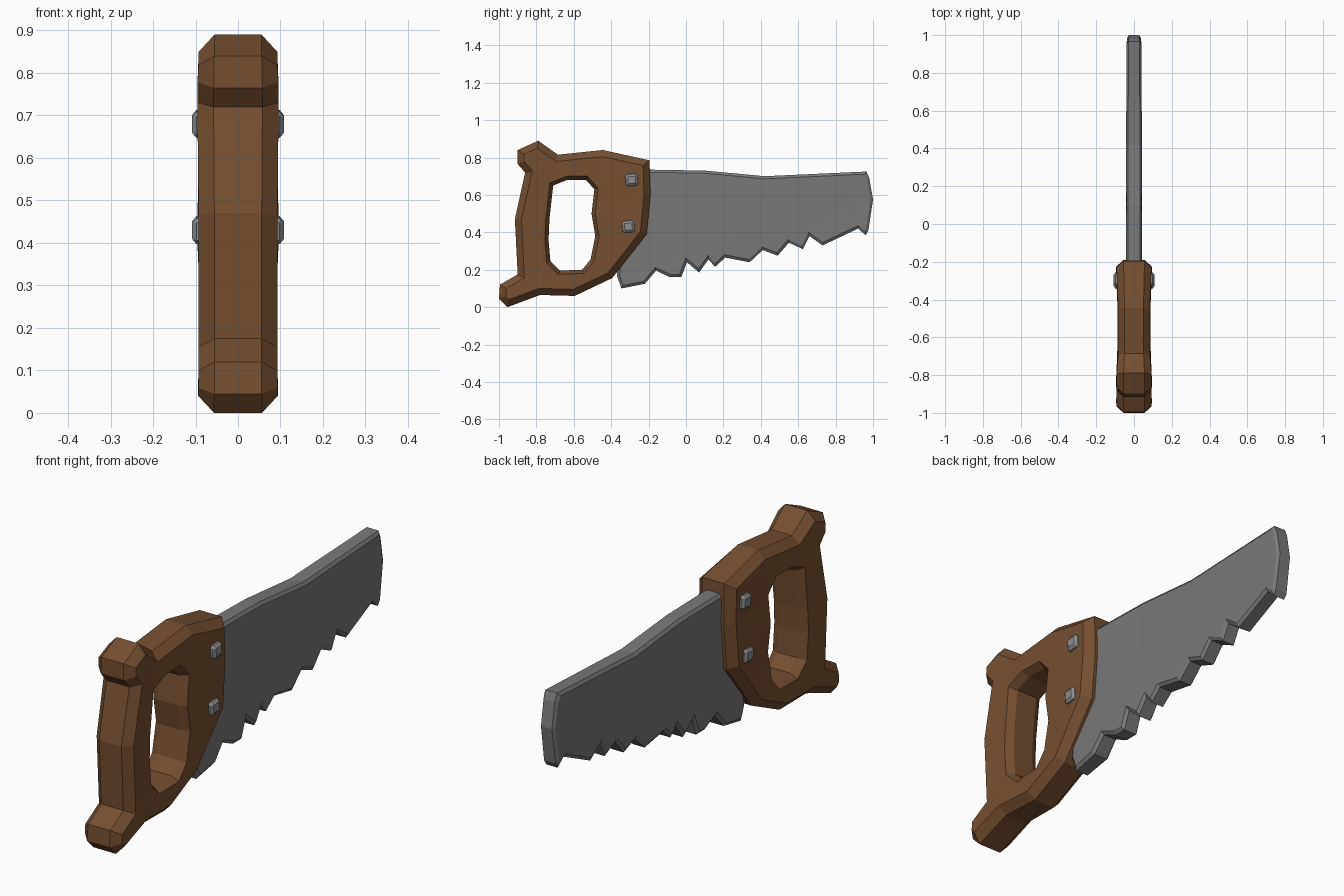
import bpy, bmesh, random
from mathutils import Vector

random.seed(4)
cube = bpy.data.objects.get("Cube")
if cube:
    bpy.data.objects.remove(cube)


def material(name, rgb):
    m = bpy.data.materials.new(name)
    m.use_nodes = True
    m.diffuse_color = (*rgb, 1)
    m.node_tree.nodes["Principled BSDF"].inputs["Base Color"].default_value = (*rgb, 1)
    return m


wood = material("brown wood", (0.18, 0.078, 0.03))
steel = material("grey steel", (0.19, 0.19, 0.19))
bolt_metal = material("pale bolt metal", (0.26, 0.27, 0.28))


def inset(points, amount):
    """Shift a clockwise (y, z) loop towards its right-hand side."""
    pts = [Vector(p) for p in points]
    result = []
    for i, p in enumerate(pts):
        a = (p - pts[i - 1]).normalized()
        b = (pts[(i + 1) % len(pts)] - p).normalized()
        na, nb = Vector((a.y, -a.x)), Vector((b.y, -b.x))
        result.append(p + (na + nb) * amount / max(1 + na.dot(nb), 0.6))
    return result


def chamfered_slab(name, loops, half_width, rim_ratio, jitter, mat):
    """Slab across x with chamfered rims; loops = [(points, inset amount)]."""
    bm = bmesh.new()
    caps = {1: [], -1: []}
    for points, amount in loops:
        rings = []
        inner = inset(points, amount)
        widths = [half_width(p[0]) + random.uniform(-jitter, jitter) for p in points]
        for side, ratio, outline in ((1, 1, inner), (1, rim_ratio, points),
                                     (-1, rim_ratio, points), (-1, 1, inner)):
            rings.append([bm.verts.new((side * ratio * w, p[0], p[1]))
                          for w, p in zip(widths, outline)])
        n = len(points)
        for r, s in zip(rings, rings[1:]):
            for i in range(n):
                j = (i + 1) % n
                bm.faces.new((r[i], r[j], s[j], s[i]))
        for side, ring in ((1, rings[0]), (-1, rings[3])):
            caps[side] += [bm.edges.get((ring[i - 1], ring[i])) for i in range(n)]
    for side, edges in caps.items():
        bmesh.ops.triangle_fill(bm, use_beauty=True, use_dissolve=False,
                                edges=edges, normal=(side, 0, 0))
    bmesh.ops.recalc_face_normals(bm, faces=bm.faces[:])
    return finish(name, bm, mat)


def finish(name, bm, mat):
    mesh = bpy.data.meshes.new(name)
    bm.to_mesh(mesh)
    bm.free()
    mesh.materials.append(mat)
    obj = bpy.data.objects.new(name, mesh)
    bpy.context.collection.objects.link(obj)
    return obj


# Closed wooden handle with horns at the top and bottom
handle_outline = [
    (-.90, .84), (-.79, .89), (-.685, .815), (-.445, .84), (-.195, .785),
    (-.19, .6), (-.21, .39), (-.395, .155), (-.595, .06), (-.78, .065),
    (-.955, 0), (-1, .045), (-.995, .12), (-.9, .175), (-.915, .47),
    (-.86, .72), (-.9, .765)]
grip_hole = [
    (-.71, .65), (-.635, .68), (-.535, .68), (-.49, .63), (-.505, .5),
    (-.485, .38), (-.51, .255), (-.555, .2), (-.675, .195), (-.725, .245),
    (-.735, .36), (-.73, .47)]
chamfered_slab("handle", [(handle_outline, .035), (grip_hole, -.02)],
               lambda y: .085 if -.75 < y < -.35 else .094, .6, .002, wood)

# Blade: straight back, blunt toe and ragged teeth
blade_outline = [
    (-.3, .73), (-.195, .735), (.1, .73), (.42, .70), (.965, .725),
    (.98, .69), (1, .575), (.975, .41),
    (.96, .385), (.92, .42), (.73, .33), (.66, .38), (.625, .31), (.55, .345),
    (.49, .275), (.41, .305), (.34, .24), (.21, .265), (.155, .215),
    (.12, .255), (.07, .185), (.005, .24), (-.025, .16), (-.085, .16),
    (-.16, .195), (-.22, .125), (-.345, .1), (-.37, .17)]
chamfered_slab("blade", [(blade_outline, .014)],
               lambda y: .043 - .006 * max(y, 0), .75, .002, steel)

# Square bolt heads on both sides of the handle
for place, y, z in (("upper", -.29, .68), ("lower", -.308, .43)):
    for side, label in ((1, "left"), (-1, "right")):
        bm = bmesh.new()
        bmesh.ops.create_cube(bm, size=1)
        for v in bm.verts:
            taper = .8 if v.co.x * side > 0 else 1
            v.co = (v.co.x * .04, v.co.y * .075 * taper, v.co.z * .072 * taper)
        bmesh.ops.bevel(bm, geom=bm.edges[:], offset=.01, segments=1,
                        affect='EDGES', profile=.5)
        bolt = finish(f"{place}_bolt_{label}", bm, bolt_metal)
        bolt.location = (side * .088, y, z)
        bolt.rotation_euler.x = .1
